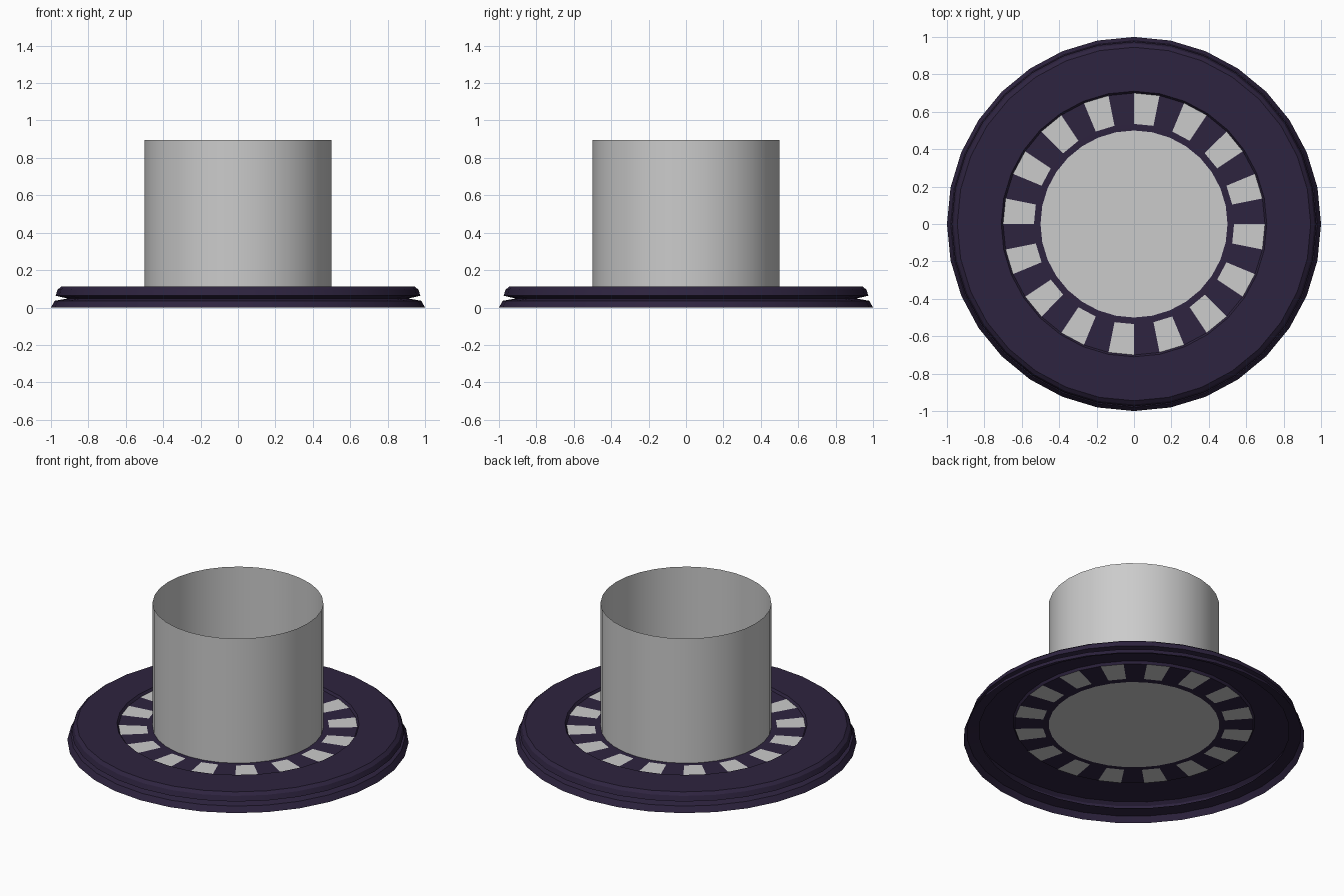
import bpy, bmesh
from math import cos, sin, pi

if "Cube" in bpy.data.objects:
    bpy.data.objects.remove(bpy.data.objects["Cube"])

SIDES = 32


def material(name, rgb):
    m = bpy.data.materials.new(name)
    m.diffuse_color = (*rgb, 1)
    m.use_nodes = True
    m.node_tree.nodes["Principled BSDF"].inputs["Base Color"].default_value = m.diffuse_color
    return m


def lathe(bm, profile):
    """Revolve (radius, z) points; returns the bands of faces."""
    rings = [[bm.verts.new((r * cos(2 * pi * i / SIDES), r * sin(2 * pi * i / SIDES), z))
              for i in range(SIDES)] for r, z in profile]
    return [[bm.faces.new((a[i], a[(i + 1) % SIDES], b[(i + 1) % SIDES], b[i]))
             for i in range(SIDES)] for a, b in zip(rings, rings[1:])], rings


def finish(bm, name, mats=()):
    me = bpy.data.meshes.new(name)
    bm.to_mesh(me)
    bm.free()
    ob = bpy.data.objects.new(name, me)
    bpy.context.collection.objects.link(ob)
    for m in mats:
        me.materials.append(m)
    bpy.ops.object.select_all(action='DESELECT')
    ob.select_set(True)
    bpy.context.view_layer.objects.active = ob
    bpy.ops.object.shade_smooth_by_angle(angle=0.5)
    return ob


dark = material("dark_purple", (0.027, 0.017, 0.05))
light = material("light_window", (0.8, 0.8, 0.8))

# Grooved rim and flat plate: an open shell, ending in the recessed window band
bm = bmesh.new()
bands, _ = lathe(bm, [(1.0, 0.0), (0.98, 0.036), (0.91, 0.048), (0.975, 0.063),
                      (0.965, 0.095), (0.945, 0.112), (0.71, 0.112), (0.70, 0.097),
                      (0.535, 0.092), (0.50, 0.09)])
# Small inset windows, every second one light
window_faces = bands[7]
bmesh.ops.inset_individual(bm, faces=window_faces, thickness=0.034, depth=-0.006)
for i, f in enumerate(window_faces):
    f.material_index = i % 2
finish(bm, "base_plate", (dark, light))

# Open-topped drum with a floor
bm = bmesh.new()
_, rings = lathe(bm, [(0.5, 0.09), (0.5, 0.895)])
bm.faces.new(list(reversed(rings[0])))
finish(bm, "drum")
